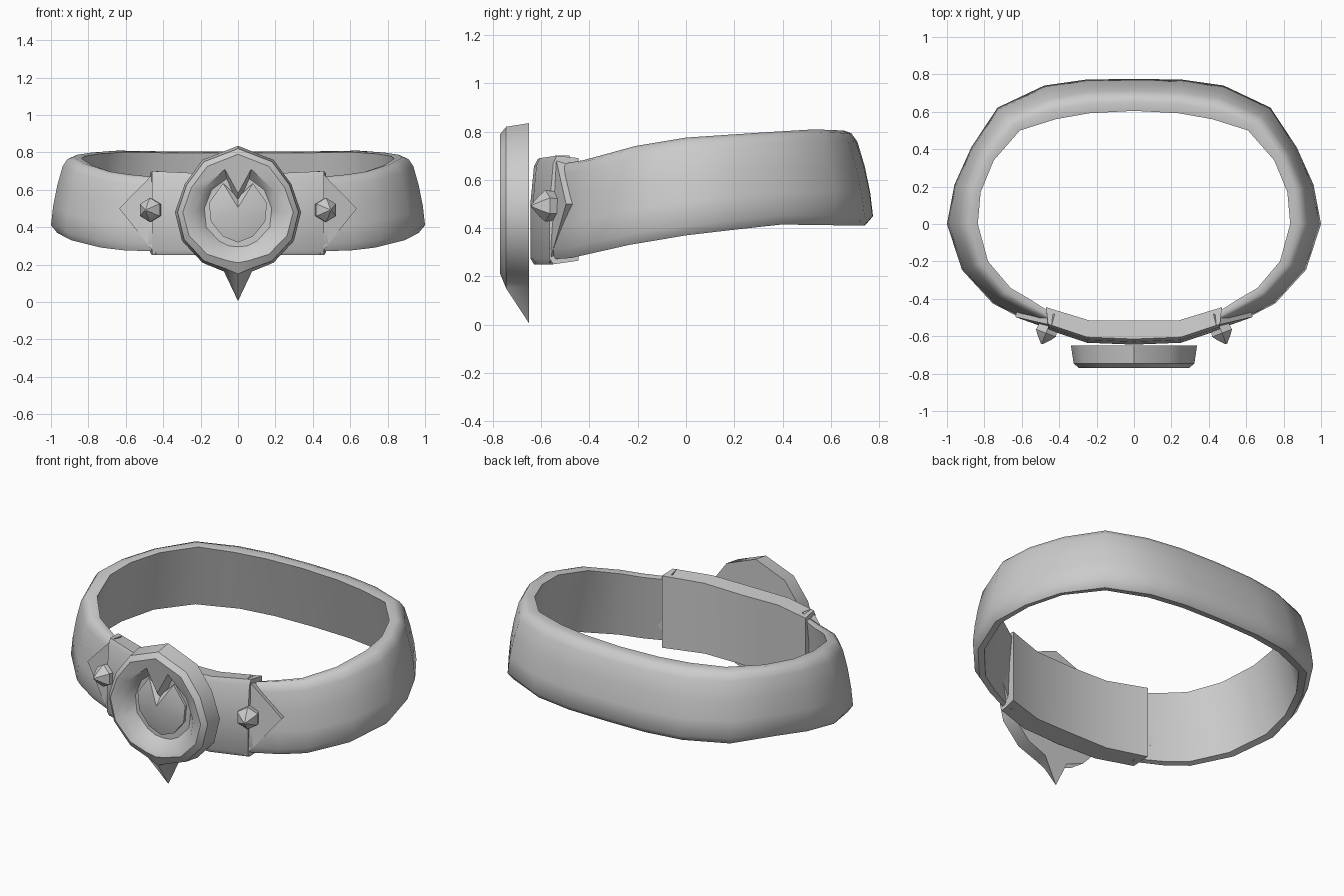
import bpy, bmesh, math
from mathutils import Vector, Matrix

if "Cube" in bpy.data.objects:
    bpy.data.objects.remove(bpy.data.objects["Cube"])


def finish(name, bm, angle):
    bmesh.ops.recalc_face_normals(bm, faces=bm.faces)
    me = bpy.data.meshes.new(name)
    bm.to_mesh(me)
    bm.free()
    ob = bpy.data.objects.new(name, me)
    bpy.context.collection.objects.link(ob)
    bpy.ops.object.select_all(action='DESELECT')
    ob.select_set(True)
    bpy.context.view_layer.objects.active = ob
    bpy.ops.object.shade_smooth_by_angle(angle=math.radians(angle))
    return ob


def loft(name, loops, closed=False, angle=40):
    """Skin a series of closed loops; cap both ends unless closed."""
    bm = bmesh.new()
    vs = [[bm.verts.new(p) for p in loop] for loop in loops]
    pairs = list(zip(vs, vs[1:])) + ([(vs[-1], vs[0])] if closed else [])
    n = len(loops[0])
    for a, b in pairs:
        for i in range(n):
            j = (i + 1) % n
            bm.faces.new((a[i], a[j], b[j], b[i]))
    if not closed:
        bm.faces.new(vs[0])
        bm.faces.new(vs[-1])
    return finish(name, bm, angle)


def interp(table, v):
    if v <= table[0][0]:
        return table[0][1]
    for (a, p), (b, q) in zip(table, table[1:]):
        if v <= b:
            return p + (q - p) * (v - a) / (b - a)
    return table[-1][1]


def mirror_half(half):
    """Half outline from x=0 to x=0, completed on the -x side."""
    return half + [(-x, z) for x, z in half[-2:0:-1]]


# Belt: flared band, outer and inner plan outlines from back to front
outer = mirror_half([(0, .775), (.25, .773), (.48, .74), (.73, .622), (.87, .41),
                     (.96, .21), (1, 0), (.92, -.245), (.755, -.425), (.62, -.495),
                     (.45, -.565), (.25, -.615), (0, -.625)])
inner = mirror_half([(0, .605), (.24, .592), (.42, .56), (.61, .5), (.75, .34),
                     (.82, .17), (.835, 0), (.78, -.2), (.66, -.342), (.56, -.40),
                     (.45, -.47), (.24, -.535), (0, -.54)])
low = [(-.62, .268), (-.5, .275), (-.2, .34), (0, .37), (.4, .415), (.77, .41)]
high = [(-.62, .66), (-.5, .68), (-.2, .75), (0, .775), (.6, .81), (.77, .805)]
section = [(0, .1), (.07, .35), (.2, .62), (.38, .88), (.53, .97), (.72, 1),
           (1, .98), (.45, .02), (.2, 0)]
loops = []
for o, i in zip(outer, inner):
    zb, zt = interp(low, o[1]), interp(high, o[1])
    loops.append([(o[0] + (i[0] - o[0]) * t, o[1] + (i[1] - o[1]) * t, zb + (zt - zb) * h)
                  for t, h in section])
loft("belt", loops, closed=True, angle=50)

# Front plate wrapping the belt
stations = [(.46, -.565, .47, -.445, .70), (.25, -.635, .24, -.515, .69),
            (0, -.645, 0, -.517, .685)]
stations += [(-a, b, -c, d, e) for a, b, c, d, e in stations[1::-1]]
loft("front_plate", [[(ox, oy + .015, .25), (ox, oy, .275), (ox, oy, .5),
                      (ox, oy + .015, zt - .03), (ox, oy + .03, zt),
                      (ix, iy, zt - .01), (ix, iy, .265)]
                     for ox, oy, ix, iy, zt in stations], angle=35)

# Pointed plate ends and studs on both sides
for s, side in ((1, "right"), (-1, "left")):
    tri = [(.44, -.567, .255), (.635, -.497, .5), (.44, -.542, .70), (.44, -.572, .5)]
    loft("plate_tip_" + side, [[(s * x, y, z) for x, y, z in tri],
                               [(s * (x - .015), y + .06, z) for x, y, z in tri]], angle=30)
    d = Vector((s * .36, -.93, 0)).normalized()
    rot = d.to_track_quat('Z', 'Y').to_matrix().to_4x4()
    mat = Matrix.Translation((s * .46, -.555, .492)) @ rot
    rings = [(.06, -.01), (.065, .03), (.045, .055), (.006, .092)]
    loft("stud_" + side, [[mat @ Vector((r * math.sin(k * math.pi / 3),
                                         r * math.cos(k * math.pi / 3), h))
                           for k in range(6)] for r, h in rings], angle=40)

# Medallion: raised rim with a lower spike, an upper prong and a recessed floor
rim_back = [(0, .835), (.19, .76), (.285, .63), (.337, .48), (.30, .33),
            (.19, .21), (.075, .163), (0, .005)]
rim_edge = [(0, .82), (.182, .75), (.275, .625), (.323, .48), (.288, .335),
            (.182, .22), (.066, .178), (0, .15)]
rim_ridge = [(0, .79), (.165, .725), (.25, .61), (.295, .48), (.262, .355),
             (.165, .255), (.06, .222), (0, .21)]
hole = [(0, .58), (.07, .71), (.19, .60), (.235, .48), (.22, .38),
        (.13, .28), (.06, .252), (0, .245)]
floor = [(0, .52), (.06, .66), (.14, .60), (.18, .50), (.17, .40),
         (.10, .325), (.05, .30), (0, .295)]
depths = [-.65, -.745, -.77, -.755, -.70]
loft("medallion", [[(x, y, z) for x, z in mirror_half(h)] for h, y in
                   zip((rim_back, rim_edge, rim_ridge, hole, floor), depths)], angle=40)

# Notched faceted gem
gem = mirror_half([(0, .56), (.08, .635), (.155, .53), (.145, .43), (.08, .35), (0, .318)])
bm = bmesh.new()
base = [bm.verts.new((x, -.695, z)) for x, z in gem]
girdle = [bm.verts.new((x, -.715, z)) for x, z in gem]
apex = bm.verts.new((0, -.762, .505))
for i in range(len(gem)):
    j = (i + 1) % len(gem)
    bm.faces.new((base[i], base[j], girdle[j], girdle[i]))
    bm.faces.new((girdle[i], girdle[j], apex))
bm.faces.new(base)
finish("gem", bm, 35)
